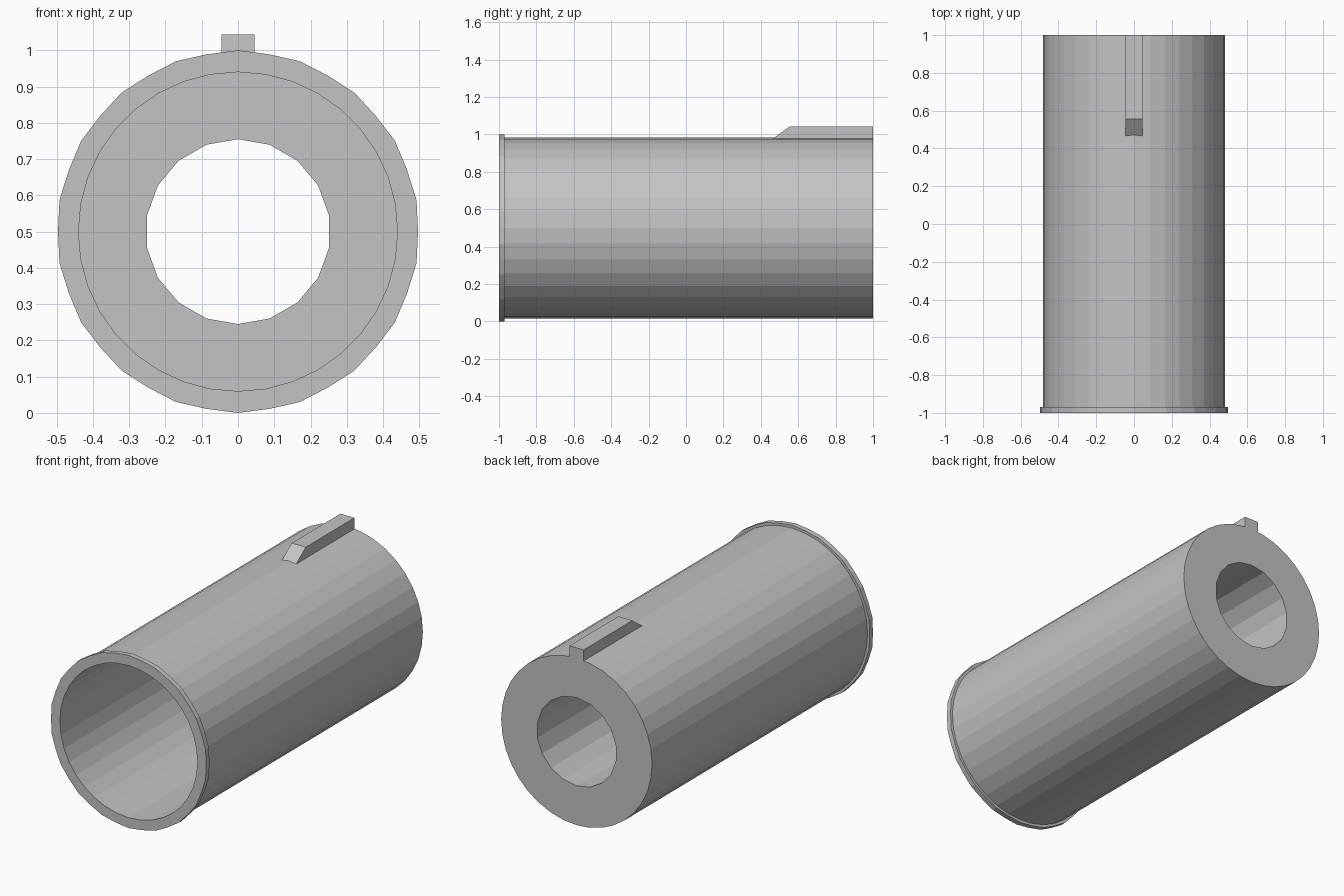
import bpy, bmesh
from math import sin, cos, tau

cube = bpy.data.objects.get("Cube")
if cube:
    bpy.data.objects.remove(cube, do_unlink=True)

metal = bpy.data.materials.new("plain_grey")
metal.use_nodes = True
grey = (0.55, 0.55, 0.55, 1)
metal.diffuse_color = grey
metal.node_tree.nodes["Principled BSDF"].inputs["Base Color"].default_value = grey

SIDES = 36
CENTRE_Z = 0.5


def finish(bm, name):
    bmesh.ops.recalc_face_normals(bm, faces=bm.faces)
    mesh = bpy.data.meshes.new(name)
    bm.to_mesh(mesh)
    bm.free()
    mesh.materials.append(metal)
    obj = bpy.data.objects.new(name, mesh)
    bpy.context.collection.objects.link(obj)
    return obj


def lathe(name, profile):
    """Spin a closed (radius, y, odd-side scale) profile around the y axis."""
    bm = bmesh.new()
    rings = []
    for radius, y, odd_scale in profile:
        ring = []
        for i in range(SIDES):
            r = radius * (odd_scale if i % 2 else 1)
            a = tau * i / SIDES
            ring.append(bm.verts.new((r * sin(a), y, CENTRE_Z + r * cos(a))))
        rings.append(ring)
    for a, b in zip(rings, rings[1:] + rings[:1]):
        for i in range(SIDES):
            j = (i + 1) % SIDES
            bm.faces.new((a[i], a[j], b[j], b[i]))
    return finish(bm, name)


def extrude_side(name, outline, half_width):
    """Extrude a (y, z) side outline across x."""
    bm = bmesh.new()
    face = bm.faces.new([bm.verts.new((-half_width, y, z)) for y, z in outline])
    new = bmesh.ops.extrude_face_region(bm, geom=[face])["geom"]
    moved = [v for v in new if isinstance(v, bmesh.types.BMVert)]
    bmesh.ops.translate(bm, vec=(2 * half_width, 0, 0), verts=moved)
    return finish(bm, name)


# Hollow sleeve: front lip, long wall, thick back with a narrow bore
lathe("sleeve", [
    (0.44, -1, 1), (0.5, -1, 0.993), (0.5, -0.97, 0.993),
    (0.483, -0.97, 1), (0.483, 1, 1),
    (0.255, 1, 0.985), (0.255, 0.2, 0.985), (0.44, 0.2, 1),
])

# Raised key on top with a sloped front end
extrude_side("top_key", [(0.44, 0.96), (0.555, 1.043), (1, 1.043), (1, 0.96)], 0.045)
